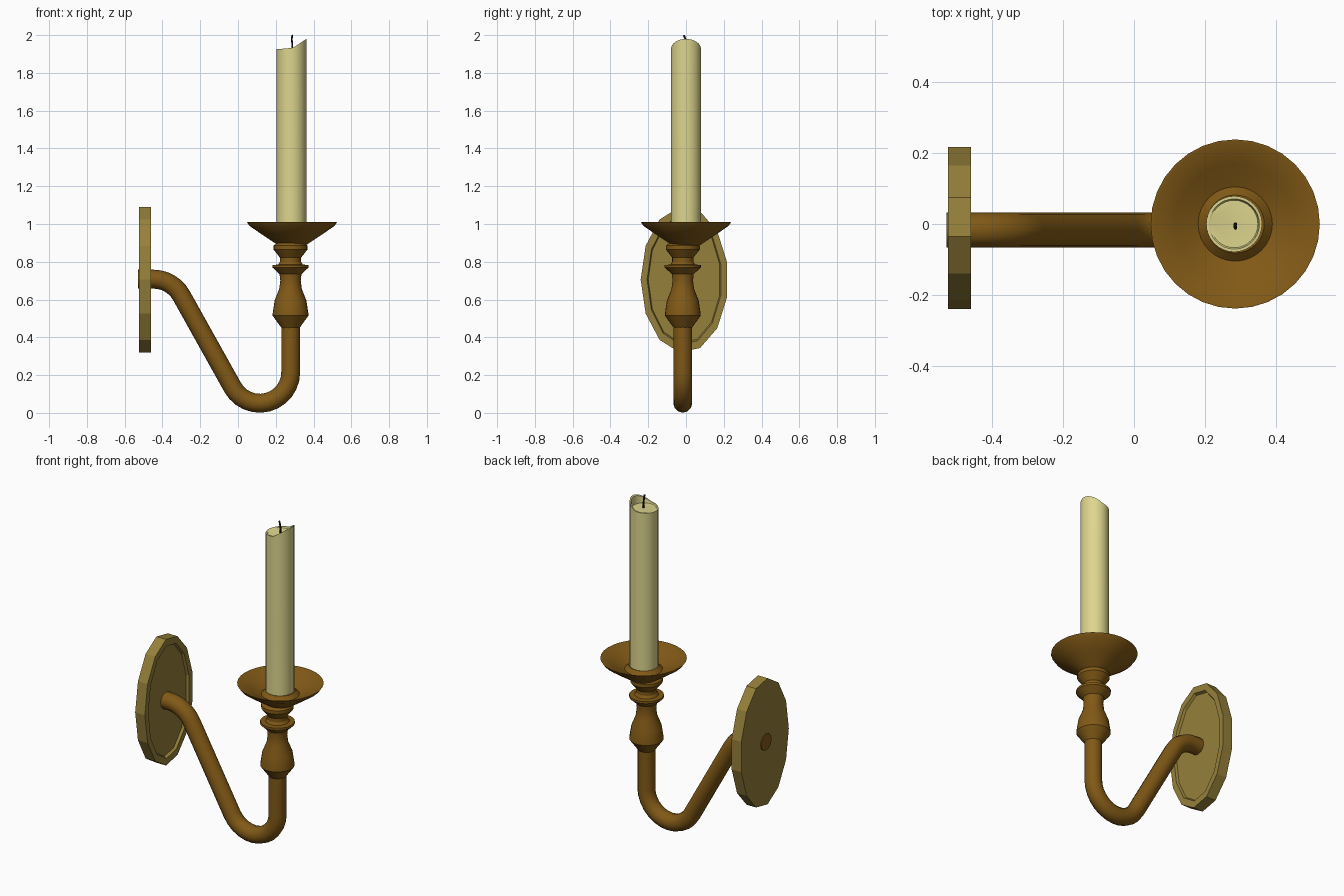
import bpy, bmesh
from math import sin, cos, pi, radians

if "Cube" in bpy.data.objects:
    bpy.data.objects.remove(bpy.data.objects["Cube"])


def material(name, rgb):
    m = bpy.data.materials.new(name)
    m.diffuse_color = (*rgb, 1)
    m.use_nodes = True
    m.node_tree.nodes["Principled BSDF"].inputs["Base Color"].default_value = m.diffuse_color
    return m


BRONZE = material("bronze", (0.22, 0.10, 0.008))
BRASS = material("brass", (0.30, 0.215, 0.042))
WAX = material("wax", (0.73, 0.67, 0.27))
BLACK = material("black", (0.006, 0.006, 0.006))


def finish(ob, mat, smooth=None):
    ob.data.materials.clear()
    ob.data.materials.append(mat)
    if smooth:
        bpy.ops.object.select_all(action='DESELECT')
        ob.select_set(True)
        bpy.context.view_layer.objects.active = ob
        bpy.ops.object.shade_smooth_by_angle(angle=radians(smooth))
    return ob


def rings_mesh(name, rings, mat, smooth=None):
    """Bridge a stack of closed rings and cap both ends."""
    bm = bmesh.new()
    vs = [[bm.verts.new(p) for p in ring] for ring in rings]
    n = len(vs[0])
    for a, b in zip(vs, vs[1:]):
        for i in range(n):
            j = (i + 1) % n
            bm.faces.new((a[i], a[j], b[j], b[i]))
    bm.faces.new(vs[0][::-1])
    bm.faces.new(vs[-1])
    bmesh.ops.recalc_face_normals(bm, faces=bm.faces)
    me = bpy.data.meshes.new(name)
    bm.to_mesh(me)
    bm.free()
    ob = bpy.data.objects.new(name, me)
    bpy.context.collection.objects.link(ob)
    return finish(ob, mat, smooth)


def lathe(name, profile, cx, cy, mat, n=32, smooth=30):
    """profile: (radius, z) pairs; z may be a function of the x offset."""
    rings = []
    for r, z in profile:
        ring = []
        for i in range(n):
            a = 2 * pi * i / n
            h = z(r * cos(a)) if callable(z) else z
            ring.append((cx + r * cos(a), cy + r * sin(a), h))
        rings.append(ring)
    return rings_mesh(name, rings, mat, smooth)


def tube(name, points, radius, mat, res=4):
    cu = bpy.data.curves.new(name, 'CURVE')
    cu.dimensions = '3D'
    cu.bevel_depth = radius
    cu.bevel_resolution = res
    cu.use_fill_caps = True
    sp = cu.splines.new('POLY')
    sp.points.add(len(points) - 1)
    for p, co in zip(sp.points, points):
        p.co = (*co, 1)
    ob = bpy.data.objects.new(name, cu)
    bpy.context.collection.objects.link(ob)
    bpy.ops.object.select_all(action='DESELECT')
    ob.select_set(True)
    bpy.context.view_layer.objects.active = ob
    bpy.ops.object.convert(target='MESH')
    return finish(bpy.context.object, mat, 40)


def arc(cx, cz, r, a0, a1, steps, y):
    out = []
    for i in range(steps + 1):
        a = radians(a0 + (a1 - a0) * i / steps)
        out.append((cx + r * cos(a), y, cz + r * sin(a)))
    return out


# Wall plate: 13-sided oval with a recessed front panel
def oval(x, ry, rz):
    return [(x, -0.008 - ry * cos(2 * pi * i / 13), 0.705 + rz * sin(2 * pi * i / 13))
            for i in range(13)]


rings_mesh("wall_plate", [oval(-0.525, 0.232, 0.387), oval(-0.460, 0.232, 0.387),
                          oval(-0.460, 0.198, 0.345), oval(-0.475, 0.192, 0.337)], BRASS)

# Curved arm
AY = -0.017
path = [(-0.53, AY, 0.708)]
path += arc(-0.448, 0.538, 0.17, 90, 29, 6, AY)
path += arc(0.115, 0.215, 0.164, 209, 360, 12, AY)
path += [(0.279, AY, 0.48)]
tube("arm", path, 0.05, BRONZE)

# Turned stem under the dish
lathe("stem", [(0.048, 0.45), (0.095, 0.515), (0.094, 0.53), (0.084, 0.595), (0.060, 0.655),
               (0.054, 0.70), (0.058, 0.735), (0.096, 0.77), (0.096, 0.783), (0.066, 0.785),
               (0.056, 0.80), (0.056, 0.822), (0.090, 0.865), (0.090, 0.885), (0.06, 0.91)],
      0.278, -0.017, BRONZE, n=24)

# Drip dish with raised candle collar
lathe("drip_dish", [(0.06, 0.88), (0.088, 0.897), (0.16, 0.945), (0.225, 0.99), (0.239, 1.01),
                    (0.232, 1.01), (0.17, 0.975), (0.105, 0.945), (0.082, 0.967), (0.05, 0.967)],
      0.286, 0.0, BRONZE)


# Candle with a melted top rising on one side
def melt(dx):
    return 1.925 + 0.008 * min(1, (dx + 0.08) / 0.09) + max(0, dx - 0.008) * 0.66


lathe("candle", [(0.079, 0.955), (0.079, melt), (0.071, melt), (0.067, 1.924)],
      0.283, 0.0, WAX)

# Wick
tube("wick", [(0.286, 0.0, 1.91), (0.287, 0.0, 1.95), (0.285, -0.003, 1.98),
              (0.287, -0.012, 2.0)], 0.005, BLACK, 1)
